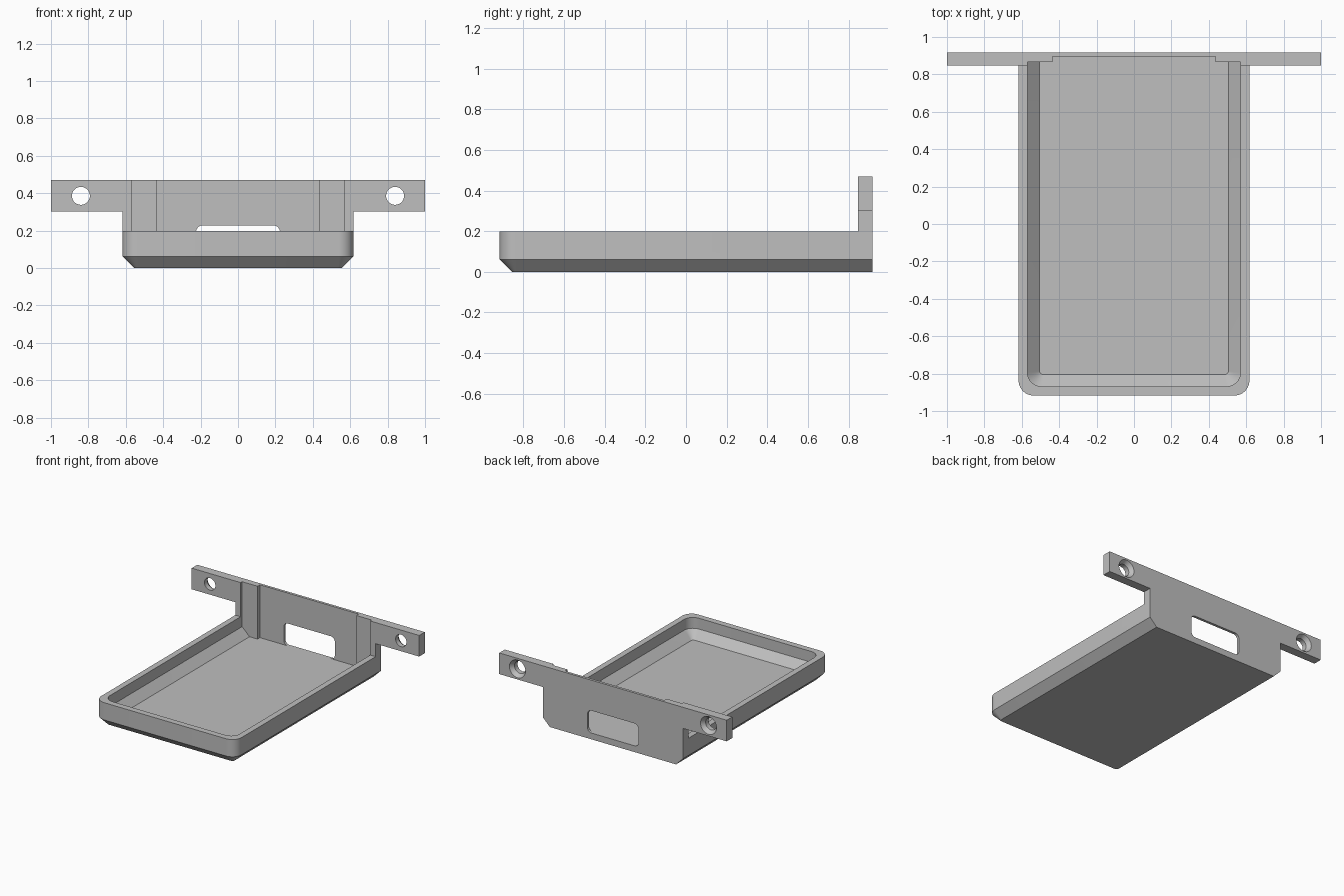
import bpy, bmesh, math

if "Cube" in bpy.data.objects:
    bpy.data.objects.remove(bpy.data.objects["Cube"])

BACK = 0.917   # rear face of the tray and plate


def loft(name, rings):
    """Closed solid through rings of equal point count."""
    bm = bmesh.new()
    loops = [[bm.verts.new(p) for p in ring] for ring in rings]
    for a, b in zip(loops, loops[1:]):
        for i in range(len(a)):
            j = (i + 1) % len(a)
            bm.faces.new((a[i], a[j], b[j], b[i]))
    bm.faces.new(loops[0][::-1])
    bm.faces.new(loops[-1])
    bmesh.ops.recalc_face_normals(bm, faces=bm.faces)
    mesh = bpy.data.meshes.new(name)
    bm.to_mesh(mesh)
    bm.free()
    ob = bpy.data.objects.new(name, mesh)
    bpy.context.collection.objects.link(ob)
    return ob


def arc(cx, cy, r, start, n=10):
    """Quarter circle of points, angles in degrees."""
    return [(cx + r * math.cos(math.radians(start + 90 * i / n)),
             cy + r * math.sin(math.radians(start + 90 * i / n))) for i in range(n + 1)]


def tray_ring(hx, front, back, r, z):
    """Outline with rounded front corners and a square back."""
    pts = [(hx, back), (-hx, back)]
    pts += arc(-hx + r, front + r, r, 180) + arc(hx - r, front + r, r, 270)
    return [(x, y, z) for x, y in pts]


def along_y(name, pts, y0, y1):
    return loft(name, [[(x, y, z) for x, z in pts] for y in (y0, y1)])


def combine(ob, other, operation):
    mod = ob.modifiers.new(other.name, 'BOOLEAN')
    mod.operation, mod.solver, mod.object = operation, 'EXACT', other
    bpy.context.view_layer.objects.active = ob
    bpy.ops.object.modifier_apply(modifier=mod.name)
    bpy.data.objects.remove(other)


# Tray body with chamfered underside
tray = loft("tray_with_mounting_plate", [
    tray_ring(0.555, -0.855, BACK, 0.02, 0.0),
    tray_ring(0.617, -0.917, BACK, 0.08, 0.062),
    tray_ring(0.617, -0.917, BACK, 0.08, 0.199)])

# Upright T-shaped mounting plate
half = [(0.617, 0.12), (0.617, 0.302), (1.0, 0.302), (1.0, 0.47)]
plate = along_y("mounting_plate", half + [(-x, z) for x, z in reversed(half)], 0.847, BACK)
combine(tray, plate, 'UNION')

# Pocket with sloped lower walls
pocket = loft("pocket", [
    tray_ring(0.505, -0.805, 0.866, 0.02, 0.05),
    tray_ring(0.57, -0.868, 0.866, 0.075, 0.113),
    tray_ring(0.57, -0.868, 0.866, 0.075, 0.6)])
combine(tray, pocket, 'DIFFERENCE')

# Shallow recess in the back wall
recess = along_y("recess", [(-0.435, 0.05), (0.435, 0.05), (0.435, 0.6), (-0.435, 0.6)], 0.8, 0.896)
combine(tray, recess, 'DIFFERENCE')

# Rounded slot through the back wall
r, w, lo, hi = 0.035, 0.224, 0.05, 0.228
slot_pts = (arc(w - r, hi - r, r, 0) + arc(-w + r, hi - r, r, 90)
            + arc(-w + r, lo + r, r, 180) + arc(w - r, lo + r, r, 270))
combine(tray, along_y("slot", slot_pts, 0.85, 1.0), 'DIFFERENCE')

# Countersunk screw holes
for side in (-1, 1):
    rings = []
    for y, rad in ((0.8, 0.048), (0.885, 0.048), (0.925, 0.076)):
        rings.append([(side * 0.84 + rad * math.cos(math.tau * i / 40), y,
                       0.386 + rad * math.sin(math.tau * i / 40)) for i in range(40)])
    combine(tray, loft("screw_hole", rings), 'DIFFERENCE')

# Finish
grey = bpy.data.materials.new("light grey")
grey.diffuse_color = (0.52, 0.52, 0.52, 1)
grey.use_nodes = True
grey.node_tree.nodes["Principled BSDF"].inputs["Base Color"].default_value = grey.diffuse_color
tray.data.materials.clear()
tray.data.materials.append(grey)
bpy.context.view_layer.objects.active = tray
tray.select_set(True)
bpy.ops.object.shade_smooth_by_angle(angle=math.radians(30))
